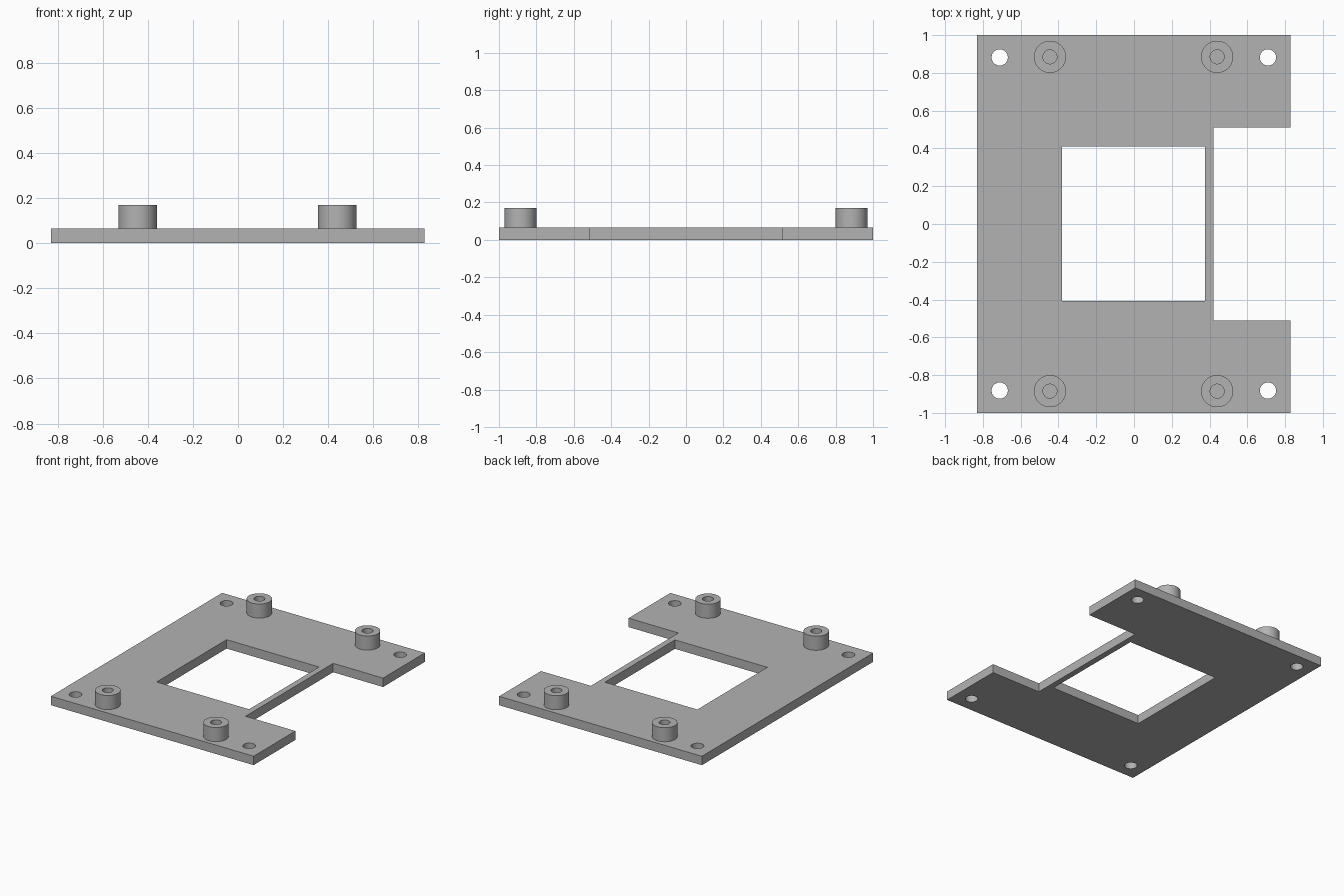
import bpy, bmesh
from math import sin, cos, tau, radians

if "Cube" in bpy.data.objects:
    bpy.data.objects.remove(bpy.data.objects["Cube"], do_unlink=True)

THICK, TOP = 0.066, 0.17
SIDES = 48

grey = bpy.data.materials.new("plain grey")
grey.use_nodes = True
colour = (0.45, 0.45, 0.45, 1)
grey.diffuse_color = colour
grey.node_tree.nodes["Principled BSDF"].inputs["Base Color"].default_value = colour


def circle(x, y, r):
    return [(x + r * cos(tau * i / SIDES), y + r * sin(tau * i / SIDES)) for i in range(SIDES)]


def finish(obj):
    """Weld, face outwards, colour and shade one part."""
    bm = bmesh.new()
    bm.from_mesh(obj.data)
    bmesh.ops.remove_doubles(bm, verts=bm.verts, dist=0.0005)
    bmesh.ops.recalc_face_normals(bm, faces=bm.faces)
    bm.to_mesh(obj.data)
    bm.free()
    obj.data.materials.clear()
    obj.data.materials.append(grey)
    bpy.ops.object.select_all(action="DESELECT")
    obj.select_set(True)
    bpy.context.view_layer.objects.active = obj
    bpy.ops.object.shade_smooth_by_angle(angle=radians(30))


def extruded_outline(name, loops, z0, z1):
    """Solid from an outer loop and the loops of its through holes."""
    curve = bpy.data.curves.new(name, "CURVE")
    curve.dimensions = "2D"
    curve.fill_mode = "BOTH"
    curve.extrude = (z1 - z0) / 2
    for loop in loops:
        spline = curve.splines.new("POLY")
        spline.points.add(len(loop) - 1)
        for point, (x, y) in zip(spline.points, loop):
            point.co = (x, y, (0), 1)
        spline.use_cyclic_u = True
    shape = bpy.data.objects.new(name + "_outline", curve)
    bpy.context.collection.objects.link(shape)
    bpy.context.view_layer.update()
    mesh = bpy.data.meshes.new_from_object(shape.evaluated_get(bpy.context.evaluated_depsgraph_get()))
    bpy.data.objects.remove(shape, do_unlink=True)
    bpy.data.curves.remove(curve)
    for v in mesh.vertices:
        v.co.z += (z0 + z1) / 2
    obj = bpy.data.objects.new(name, mesh)
    bpy.context.collection.objects.link(obj)
    finish(obj)


# Base plate: notched outline, square window, four corner screw holes
half = [(0.42, 0.512), (0.828, 0.512), (0.828, 1), (-0.83, 1)]
outline = half + [(x, -y) for x, y in reversed(half)]
window = [(-0.38, -0.408), (0.376, -0.408), (0.376, 0.41), (-0.38, 0.41)]
holes = [circle(x, y, 0.043) for x in (-0.711, 0.709) for y in (-0.882, 0.882)]
extruded_outline("base_plate", [outline, window] + holes, 0, THICK)

# Hollow standoffs, open at the top and closed by the plate below
for side, x in (("right", -0.445), ("left", 0.44)):
    for end, y in (("front", -0.885), ("back", 0.885)):
        rings = [circle(x, y, 0.085), circle(x, y, 0.037)]
        extruded_outline(f"{end}_{side}_standoff", rings, THICK, TOP)
